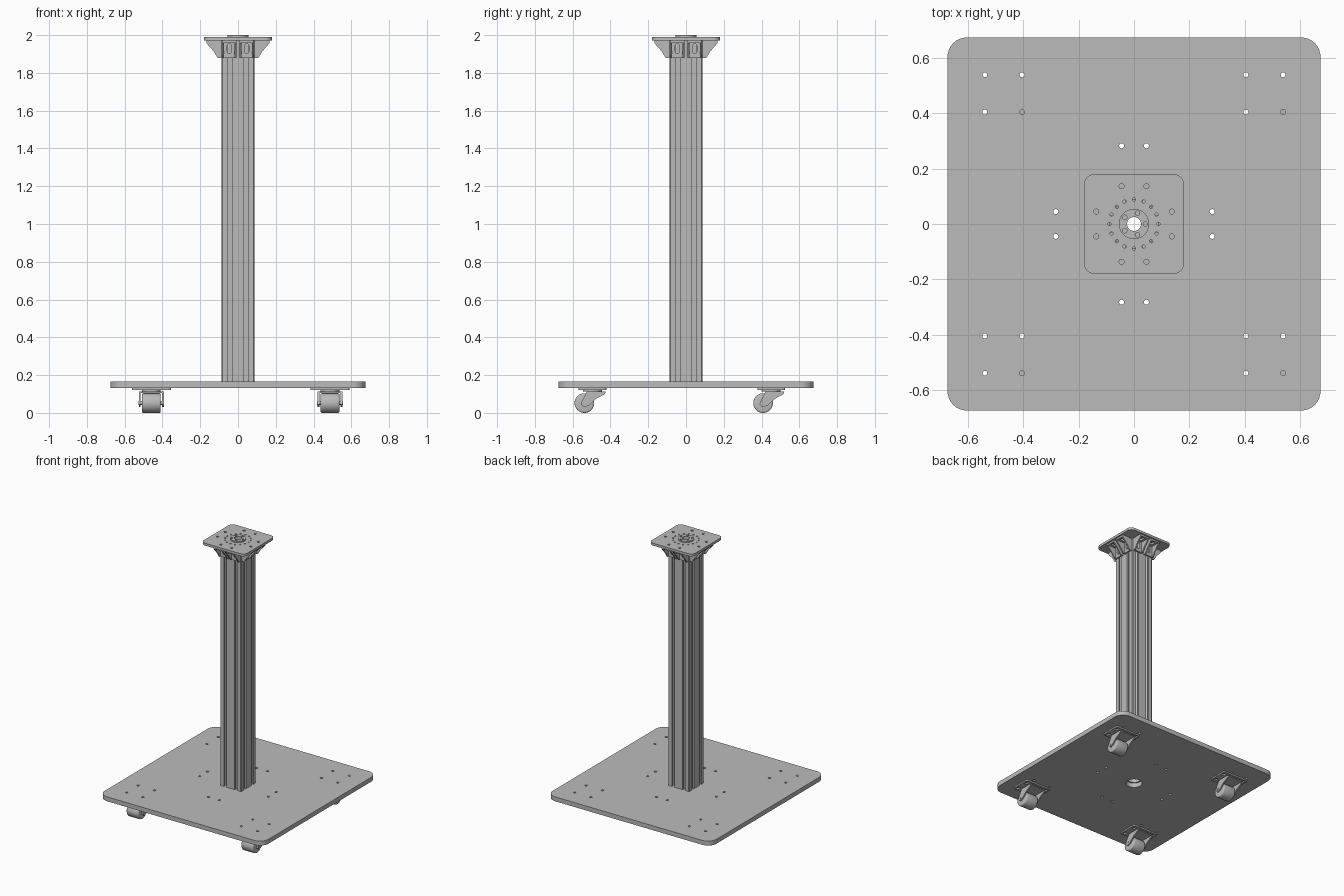
import bpy, bmesh
from math import cos, sin, pi
from mathutils import Matrix, Vector

cube = bpy.data.objects.get("Cube")
if cube:
    bpy.data.objects.remove(cube, do_unlink=True)

grey = bpy.data.materials.new("brushed grey metal")
grey.use_nodes = True
colour = (0.5, 0.5, 0.5, 1)
grey.diffuse_color = colour
grey.node_tree.nodes["Principled BSDF"].inputs["Base Color"].default_value = colour


def ring(x, y, r, n=20):
    return [(x + r * cos(2 * pi * i / n), y + r * sin(2 * pi * i / n)) for i in range(n)]


def rounded(x, y, hx, hy, r, n=6):
    """Rounded rectangle around (x, y) with half sizes hx, hy."""
    pts = []
    for q, (sx, sy) in enumerate([(1, 1), (-1, 1), (-1, -1), (1, -1)]):
        for i in range(n + 1):
            a = (q + i / n) * pi / 2
            pts.append((x + sx * (hx - r) + r * cos(a), y + sy * (hy - r) + r * sin(a)))
    return pts


def frame(u, v, w, origin=(0, 0, 0)):
    """Matrix whose local axes are u, v, w."""
    m = Matrix((u, v, w)).transposed().to_4x4()
    m.translation = Vector(origin)
    return m


def finish(name, bm, matrix):
    bm.transform(matrix)
    bmesh.ops.recalc_face_normals(bm, faces=bm.faces)
    mesh = bpy.data.meshes.new(name)
    bm.to_mesh(mesh)
    bm.free()
    mesh.materials.clear()
    mesh.materials.append(grey)
    ob = bpy.data.objects.new(name, mesh)
    bpy.context.collection.objects.link(ob)
    bpy.ops.object.select_all(action="DESELECT")
    ob.select_set(True)
    bpy.context.view_layer.objects.active = ob
    bpy.ops.object.shade_smooth_by_angle(angle=0.6)
    return ob


def slab(name, loops, w0, w1, matrix=Matrix()):
    """Extrude an outline with holes from w0 to w1 along the local z axis."""
    curve = bpy.data.curves.new(name, "CURVE")
    curve.dimensions = "2D"
    curve.fill_mode = "BOTH"
    curve.extrude = (w1 - w0) / 2
    for pts in loops:
        s = curve.splines.new("POLY")
        s.points.add(len(pts) - 1)
        for p, (x, y) in zip(s.points, pts):
            p.co = (x, y, 0, 1)
        s.use_cyclic_u = True
    tmp = bpy.data.objects.new(name + "_outline", curve)
    mesh = tmp.to_mesh()
    bm = bmesh.new()
    bm.from_mesh(mesh)
    tmp.to_mesh_clear()
    bpy.data.objects.remove(tmp)
    bpy.data.curves.remove(curve)
    bmesh.ops.remove_doubles(bm, verts=bm.verts, dist=1e-5)
    return finish(name, bm, matrix @ Matrix.Translation((0, 0, (w0 + w1) / 2)))


SIGNS = [(sx, sy) for sx in (-1, 1) for sy in (-1, 1)]


def side_holes(reach, r):
    return [ring(*p, r) for sx, sy in SIGNS
            for p in ((sx * 0.045, sy * reach), (sx * reach, sy * 0.045))]


# Base plate with bolt holes
holes = [ring(0, 0, 0.055, 32)] + side_holes(0.283, 0.009)
for sx, sy in SIGNS:
    holes += [ring(sx * x, sy * y, 0.009) for x in (0.405, 0.54) for y in (0.405, 0.54)]
slab("base_plate", [rounded(0, 0, 0.675, 0.675, 0.07, 10)] + holes, 0.132, 0.165)

# Column: hollow slotted profile, two T-slots on every side
H = 0.088
half_slot = [(-0.011, 0), (-0.011, 0.01), (-0.022, 0.01), (-0.022, 0.02), (-0.011, 0.028)]
slot = half_slot + [(-x, d) for x, d in reversed(half_slot)]
side = [(-H + 0.006, 0)] + [(c + x, d) for c in (-0.044, 0.044) for x, d in slot] + [(H - 0.006, 0)]
profile = []
for k in range(4):
    c, s = cos(k * pi / 2), sin(k * pi / 2)
    profile += [(x * c - (d - H) * s, x * s + (d - H) * c) for x, d in side]
bores = [ring(sx * 0.044, sy * 0.044, 0.012) for sx, sy in SIGNS]
slab("column", [profile, ring(0, 0, 0.045, 32)] + bores, 0.165, 1.972)

# Top plate and centre disc
dial = [ring(0.088 * cos(i * pi / 8), 0.088 * sin(i * pi / 8), 0.006, 12) for i in range(16)]
slab("top_plate", [rounded(0, 0, 0.18, 0.18, 0.035), ring(0, 0, 0.025, 32)]
     + dial + side_holes(0.137, 0.009), 1.972, 1.99)
disc_holes = [ring(0.041 * cos(i * pi * 0.4), 0.041 * sin(i * pi * 0.4), 0.008, 14) for i in range(5)]
slab("centre_disc", [ring(0, 0, 0.055, 40), ring(0, 0, 0.025, 32)] + disc_holes, 1.99, 2.0)

# Angle brackets: two on each side of the column
Z = Vector((0, 0, 1))
rib = [(0.088, 1.88), (0.108, 1.88), (0.13, 1.915), (0.168, 1.958), (0.168, 1.972), (0.088, 1.972)]
for k, label in enumerate(["right_side", "front", "left_side", "back"]):
    out = Vector((-cos(k * pi / 2), -sin(k * pi / 2), 0))
    along = Z.cross(out)
    for n, mid in enumerate((-0.046, 0.046), 1):
        tag = f"{label}_{n}"
        slab("bracket_wall_" + tag, [rounded(mid, 1.926, 0.037, 0.046, 0.002, 2),
                                     rounded(mid, 1.928, 0.011, 0.026, 0.0109)],
             0.088, 0.1, frame(along, Z, out))
        slab("bracket_flange_" + tag, [rounded(0.128, mid, 0.04, 0.037, 0.003, 2),
                                       rounded(0.137, mid, 0.02, 0.0105, 0.0104)],
             1.96, 1.972, frame(out, along, Z))
        for e in (-1, 1):
            w = mid + e * 0.0325
            slab("bracket_rib_" + tag, [rib], w - 0.0045, w + 0.0045,
                 frame(out, Z, -along) @ Matrix.Scale(-1, 4, (0, 0, 1)))

# Casters: slotted plate, swivel, fork and wheel, all trailing forwards
X, Y = Vector((1, 0, 0)), Vector((0, 1, 0))
fork = [(-0.03, 0.112), (0.068, 0.112), (0.066, 0.1), (0.02, 0.075), (-0.018, 0.04),
        (-0.045, 0.03), (-0.062, 0.045), (-0.055, 0.065)]
for sx, sy in SIGNS:
    cx, cy = sx * 0.473 + 0.014, sy * 0.473 - 0.022
    tag = ("left" if sx > 0 else "right") + ("_back" if sy > 0 else "_front")
    place = Matrix.Translation((cx, cy, 0))
    slots = [rounded(a * 0.08, b * 0.046, 0.01, 0.017, 0.0099) for a, b in SIGNS]
    slab("caster_plate_" + tag, [rounded(0, 0, 0.103, 0.073, 0.012)] + slots, 0.122, 0.132, place)
    slab("caster_swivel_" + tag, [ring(0, 0, 0.05, 32)], 0.112, 0.122, place)
    slab("fork_crown_" + tag, [rounded(0, 0.019, 0.066, 0.049, 0.012)], 0.106, 0.114, place)
    turn = place @ frame(Y, Z, X)
    for e in (-1, 1):
        slab("fork_arm_" + tag, [fork], e * 0.061 - 0.005, e * 0.061 + 0.005, turn)
    slab("axle_" + tag, [ring(-0.043, 0.052, 0.01)], -0.068, 0.068, turn)
    bm = bmesh.new()
    bmesh.ops.create_cone(bm, cap_ends=True, segments=40, radius1=0.052, radius2=0.052, depth=0.1)
    rims = [e for e in bm.edges if abs(e.verts[0].co.z - e.verts[1].co.z) < 1e-5]
    bmesh.ops.bevel(bm, geom=rims, offset=0.008, segments=3, profile=0.5, affect="EDGES")
    finish("wheel_" + tag, bm, turn @ Matrix.Translation((-0.043, 0.052, 0)))
